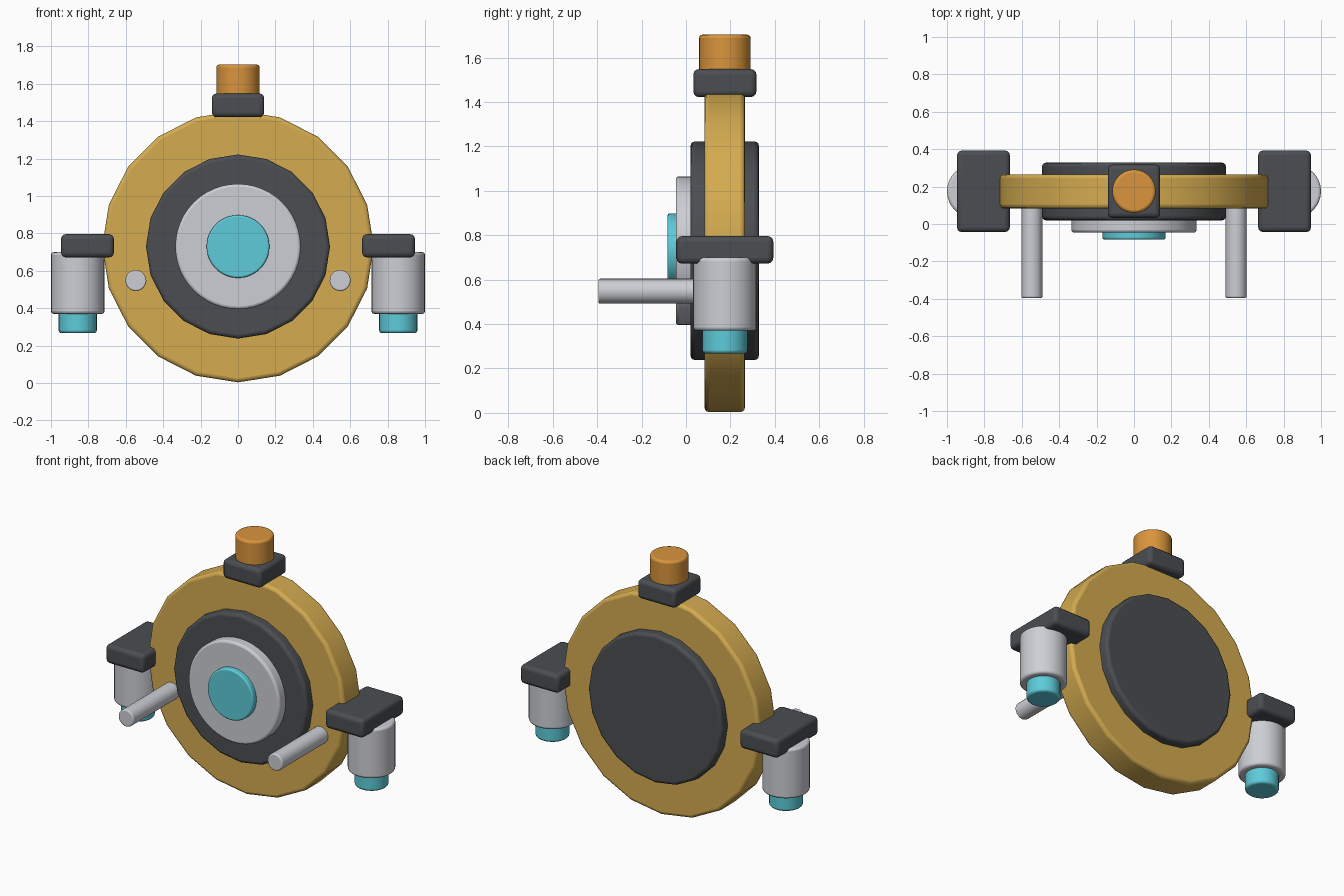
import bpy
import math

cube = bpy.data.objects.get("Cube")
if cube:
    bpy.data.objects.remove(cube, do_unlink=True)


def material(name, r, g, b):
    m = bpy.data.materials.new(name)
    m.use_nodes = True
    m.diffuse_color = (r, g, b, 1)
    m.node_tree.nodes["Principled BSDF"].inputs["Base Color"].default_value = (r, g, b, 1)
    return m


GOLD = material("gold", 0.66, 0.41, 0.08)
DARK = material("dark_grey", 0.07, 0.076, 0.084)
SILVER = material("silver", 0.61, 0.62, 0.66)
TEAL = material("teal", 0.11, 0.6, 0.7)
ORANGE = material("orange", 0.7, 0.3, 0.045)

HUB_Z = 0.73    # height of the disc centre
MID_Y = 0.175   # depth of the disc centre


def finish(ob, name, mat, bevel):
    ob.name = name
    ob.data.materials.append(mat)
    bpy.ops.object.transform_apply(location=False, rotation=True, scale=True)
    mod = ob.modifiers.new("soft_edges", "BEVEL")
    mod.width = bevel
    mod.segments = 3
    mod.limit_method = "ANGLE"
    mod.angle_limit = math.radians(40)
    bpy.ops.object.shade_smooth_by_angle(angle=math.radians(35))


def disc(name, mat, radius, y0, y1, x=0, z=HUB_Z, sides=48, bevel=0.015):
    """Cylinder along the depth axis."""
    bpy.ops.mesh.primitive_cylinder_add(
        vertices=sides, radius=radius, depth=y1 - y0,
        location=(x, (y0 + y1) / 2, z), rotation=(math.pi / 2, 0, 0))
    finish(bpy.context.object, name, mat, bevel)


def post(name, mat, radius, z0, z1, x=0, bevel=0.015):
    """Upright cylinder."""
    bpy.ops.mesh.primitive_cylinder_add(
        vertices=32, radius=radius, depth=z1 - z0, location=(x, MID_Y, (z0 + z1) / 2))
    finish(bpy.context.object, name, mat, bevel)


def block(name, mat, size, x, z, bevel=0.025):
    bpy.ops.mesh.primitive_cube_add(size=1, location=(x, MID_Y, z))
    bpy.context.object.scale = size
    finish(bpy.context.object, name, mat, bevel)


# Layered body
disc("body_disc", GOLD, 0.726, 0.083, 0.265, sides=20, bevel=0.02)
disc("inner_disc", DARK, 0.492, 0.02, 0.328, sides=20, bevel=0.02)
disc("lens_ring", SILVER, 0.335, -0.046, 0.06)
disc("lens", TEAL, 0.168, -0.083, 0.0, bevel=0.01)

# Top fitting
block("top_mount", DARK, (0.28, 0.284, 0.126), 0, 1.485)
post("top_cap", ORANGE, 0.116, 1.5, 1.703)

# Side brackets, thrusters and front pegs
for side, s in (("left", 1), ("right", -1)):
    block(side + "_bracket", DARK, (0.282, 0.436, 0.124), s * 0.805, 0.734)
    post(side + "_thruster", SILVER, 0.143, 0.37, 0.7, s * 0.857)
    post(side + "_nozzle", TEAL, 0.102, 0.267, 0.4, s * 0.857)
    disc(side + "_peg", SILVER, 0.056, -0.395, 0.1, s * 0.546, 0.548, sides=24, bevel=0.008)
